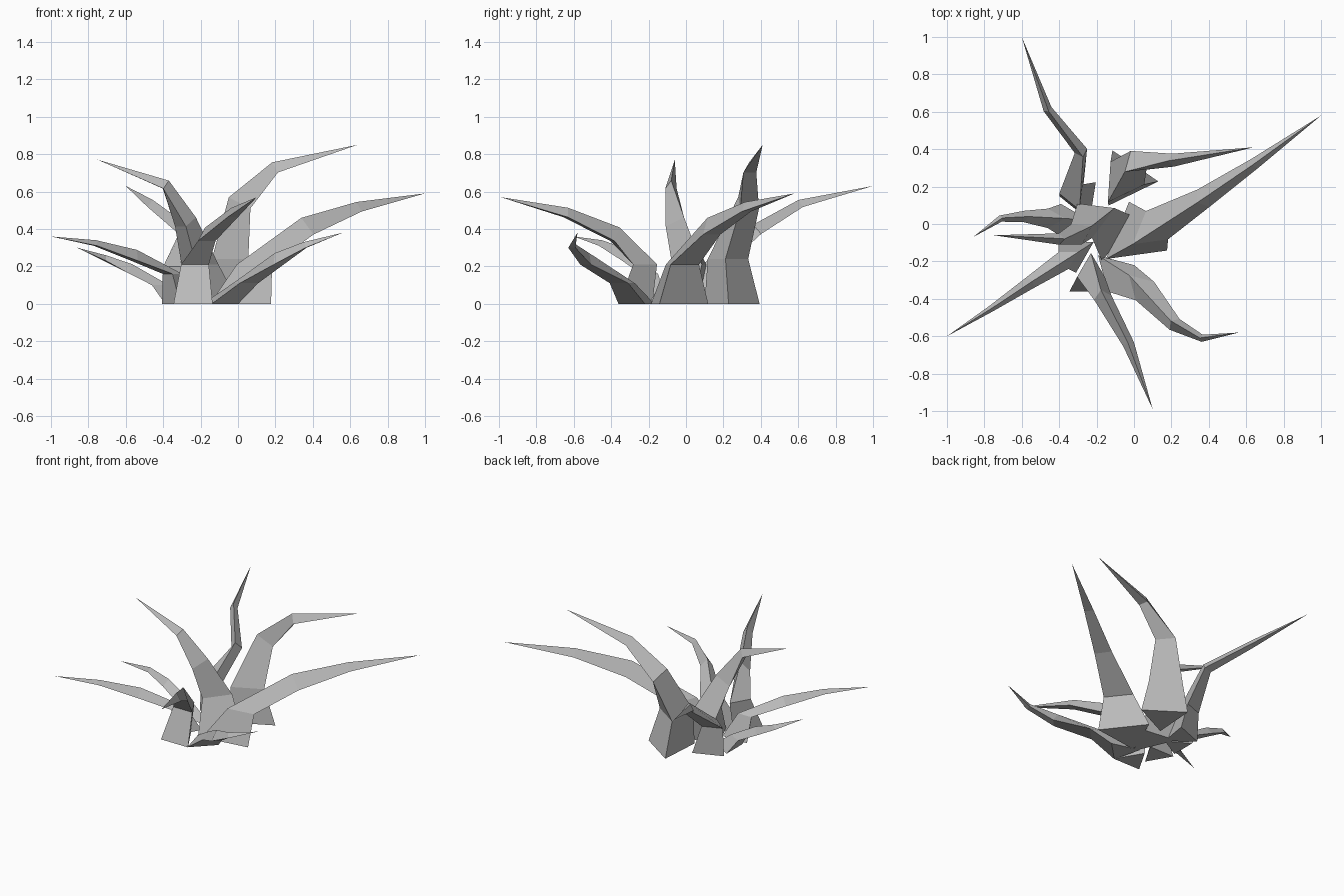
import bpy
import bmesh
from math import cos, sin, radians
from mathutils import Vector

default_cube = bpy.data.objects.get("Cube")
if default_cube:
    bpy.data.objects.remove(default_cube, do_unlink=True)

# One plain grey for the whole plant
grey = bpy.data.materials.new("plain_grey")
grey.use_nodes = True
colour = (0.5, 0.5, 0.5, 1)
grey.diffuse_color = colour
grey.node_tree.nodes["Principled BSDF"].inputs["Base Color"].default_value = colour

UP = Vector((0, 0, 1))


def ring_frame(points, index, foot_heading):
    """Return the sideways and upper directions of the section at one point."""
    # The foot has level sections; the blade follows its own curve
    if index < 2:
        return foot_heading.cross(UP), -foot_heading
    chord = points[index + 1] - points[index - 1]
    heading = Vector((chord.x, chord.y, 0)).normalized()
    if index == 2:
        heading = (heading + foot_heading).normalized()
    upper = UP * chord.xy.length - heading * chord.z
    return heading.cross(UP), upper.normalized()


def add_leaf(name, foot_angle, path, radii, tip):
    """Build a pointed blade with a ridge on top and a flat underside."""
    angle = radians(foot_angle)
    foot_heading = Vector((cos(angle), sin(angle), 0))
    points = [Vector(p) for p in path] + [Vector(tip)]
    bm = bmesh.new()
    rings = []
    for index, radius in enumerate(radii):
        side, upper = ring_frame(points, index, foot_heading)
        centre = points[index]
        corners = (
            centre + (side * 0.87 - upper * 0.5) * radius,
            centre - (side * 0.87 + upper * 0.5) * radius,
            centre + upper * radius,
        )
        rings.append([bm.verts.new(corner) for corner in corners])
    # Foot, side walls and pointed end
    bm.faces.new(rings[0])
    for lower, higher in zip(rings, rings[1:]):
        for a in range(3):
            b = (a + 1) % 3
            bm.faces.new((lower[a], lower[b], higher[b], higher[a]))
    end = bm.verts.new(points[-1])
    last = rings[-1]
    for a in range(3):
        bm.faces.new((last[a], last[(a + 1) % 3], end))
    bmesh.ops.recalc_face_normals(bm, faces=bm.faces)
    mesh = bpy.data.meshes.new(name)
    bm.to_mesh(mesh)
    bm.free()
    mesh.materials.append(grey)
    leaf = bpy.data.objects.new(name, mesh)
    bpy.context.collection.objects.link(leaf)


# Large leaves
add_leaf("tall_left_leaf", 56,
         [(-.04, .24, 0), (-.07, .22, .24), (0, .32, .53), (.2, .34, .72)],
         (.17, .125, .075, .04), (.64, .41, .85))
add_leaf("long_left_leaf", 38,
         [(0, -.07, 0), (.08, -.04, .21), (.36, .13, .4), (.64, .32, .51)],
         (.19, .11, .065, .035), (1, .58, .59))
add_leaf("tall_right_leaf", 203,
         [(-.15, -.03, 0), (-.21, .04, .21), (-.28, -.04, .43), (-.39, -.08, .63)],
         (.17, .115, .07, .035), (-.75, -.06, .77))

# Medium leaves
add_leaf("front_leaf", 270,
         [(-.24, -.3, 0), (-.23, -.24, .21), (-.17, -.38, .36), (-.03, -.64, .48)],
         (.12, .085, .055, .035), (.1, -.99, .57))
add_leaf("back_leaf", 111,
         [(-.28, .13, 0), (-.32, .15, .2), (-.28, .38, .39), (-.46, .61, .53)],
         (.12, .08, .04, .027), (-.6, 1, .63))
add_leaf("front_right_leaf", 210,
         [(-.31, -.15, 0), (-.35, -.18, .16), (-.55, -.31, .25), (-.76, -.45, .32)],
         (.11, .06, .04, .02), (-1, -.6, .36))

# Small low leaves
add_leaf("front_left_leaf", 315,
         [(-.11, -.25, 0), (.03, -.33, .11), (.21, -.53, .23), (.36, -.61, .31)],
         (.115, .08, .045, .022), (.56, -.58, .38))
add_leaf("low_right_leaf", 180,
         [(-.34, .02, 0), (-.43, .03, .1), (-.58, .04, .18), (-.71, .03, .24)],
         (.1, .06, .035, .02), (-.86, -.07, .3))
